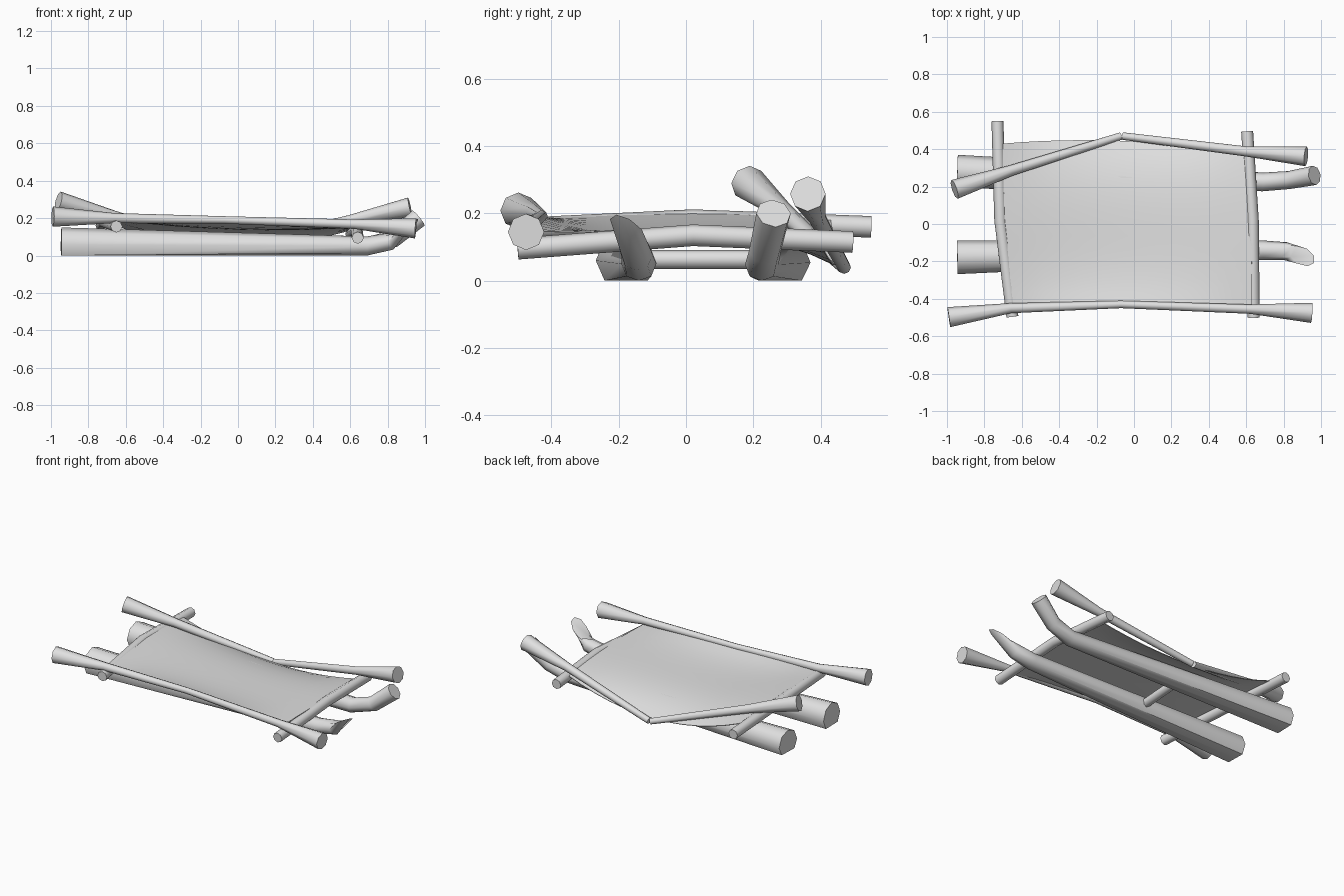
import bpy
import bmesh
import math
from mathutils import Vector

cube = bpy.data.objects.get("Cube")
if cube:
    bpy.data.objects.remove(cube)

grey = bpy.data.materials.new("plain_grey")
grey.use_nodes = True
COLOR = (0.75, 0.75, 0.75, 1)
grey.diffuse_color = COLOR
grey.node_tree.nodes["Principled BSDF"].inputs["Base Color"].default_value = COLOR


def finish(name, bm):
    bmesh.ops.recalc_face_normals(bm, faces=bm.faces)
    mesh = bpy.data.meshes.new(name)
    bm.to_mesh(mesh)
    bm.free()
    mesh.materials.append(grey)
    obj = bpy.data.objects.new(name, mesh)
    bpy.context.collection.objects.link(obj)
    bpy.ops.object.select_all(action="DESELECT")
    obj.select_set(True)
    bpy.context.view_layer.objects.active = obj
    bpy.ops.object.shade_smooth_by_angle(angle=math.radians(50))


def branch(name, path, radii, sides=8, tip_normal=None, tip_width=1.0):
    """Capped tapering tube resting on the ground; the tip can be cut at a slant."""
    bm = bmesh.new()
    points = [Vector(p) for p in path]
    last = len(points) - 1
    rings = []
    old_side = None
    for i, (p, r) in enumerate(zip(points, radii)):
        tangent = (points[min(i + 1, last)] - points[max(i - 1, 0)]).normalized()
        width = 1.0
        if i == last and tip_normal:
            tangent = Vector(tip_normal).normalized()
            width = tip_width
        side = tangent.cross(Vector((0, 0, 1))).normalized()
        if old_side and side.dot(old_side) < 0:
            side = -side
        old_side = side
        up = side.cross(tangent)
        ring = []
        for k in range(sides):
            a = 2 * math.pi * k / sides
            co = p + side * (r * width * math.cos(a)) + up * (r * math.sin(a))
            co.z = max(co.z, 0)
            ring.append(bm.verts.new(co))
        rings.append(ring)
    for a, b in zip(rings, rings[1:]):
        for k in range(sides):
            n = (k + 1) % sides
            bm.faces.new((a[k], a[n], b[n], b[k]))
    bm.faces.new(rings[0][::-1])
    bm.faces.new(rings[-1])
    finish(name, bm)


# Log runners, flat underneath and turned up at one end
branch("front_runner",
       [(-0.945, -0.178, 0.06), (0.69, -0.14, 0.05), (0.81, -0.145, 0.075), (0.9, -0.172, 0.152)],
       [0.09, 0.052, 0.048, 0.085], tip_normal=(-0.45, 0.25, 0.85), tip_width=0.55)
branch("back_runner",
       [(-0.945, 0.28, 0.054), (0.69, 0.225, 0.048), (0.83, 0.235, 0.09), (0.965, 0.26, 0.2)],
       [0.09, 0.05, 0.048, 0.052])

# Long carrying poles, thin in the middle
branch("front_pole",
       [(-0.99, -0.498, 0.208), (-0.66, -0.45, 0.2), (-0.07, -0.43, 0.19),
        (0.62, -0.455, 0.168), (0.95, -0.475, 0.145)],
       [0.054, 0.027, 0.02, 0.025, 0.054])
branch("back_pole_right",
       [(-0.96, 0.185, 0.29), (-0.66, 0.285, 0.21), (-0.07, 0.47, 0.04)],
       [0.053, 0.029, 0.02])
branch("back_pole_left",
       [(-0.06, 0.47, 0.04), (0.6, 0.388, 0.19), (0.92, 0.362, 0.258)],
       [0.02, 0.027, 0.053])

# Cross bars under the sheet and between the runners
branch("right_crossbar",
       [(-0.65, -0.495, 0.155), (-0.715, 0.02, 0.18), (-0.73, 0.55, 0.16)], [0.032] * 3)
branch("left_crossbar",
       [(0.64, -0.5, 0.095), (0.635, 0.02, 0.135), (0.605, 0.495, 0.115)], [0.032] * 3)
branch("runner_brace",
       [(-0.17, 0.23, 0.063), (-0.16, 0.15, 0.063), (-0.18, -0.13, 0.063)], [0.028] * 3)

# Thin sagging sheet, curved through four rows of control points
ROWS = [
    [(-0.67, -0.44, 0.185), (-0.07, -0.43, 0.188), (0.63, -0.45, 0.145)],
    [(-0.69, -0.14, 0.198), (-0.05, -0.14, 0.145), (0.63, -0.16, 0.152)],
    [(-0.70, 0.15, 0.198), (-0.05, 0.16, 0.132), (0.63, 0.12, 0.153)],
    [(-0.70, 0.43, 0.18), (-0.07, 0.445, 0.05), (0.61, 0.385, 0.14)],
]


def bend(points, t):
    """Smooth curve passing through evenly spaced points."""
    total = Vector((0, 0, 0))
    u = t * (len(points) - 1)
    for i, p in enumerate(points):
        weight = math.prod((u - j) / (i - j) for j in range(len(points)) if j != i)
        total += Vector(p) * weight
    return total


N = 12
bm = bmesh.new()
grid = [[bm.verts.new(bend([bend(row, i / N) for row in ROWS], j / N))
         for i in range(N + 1)] for j in range(N + 1)]
for j in range(N):
    for i in range(N):
        bm.faces.new((grid[j][i], grid[j][i + 1], grid[j + 1][i + 1], grid[j + 1][i]))
bm.normal_update()
bmesh.ops.solidify(bm, geom=bm.faces[:], thickness=0.004)
finish("sheet", bm)
